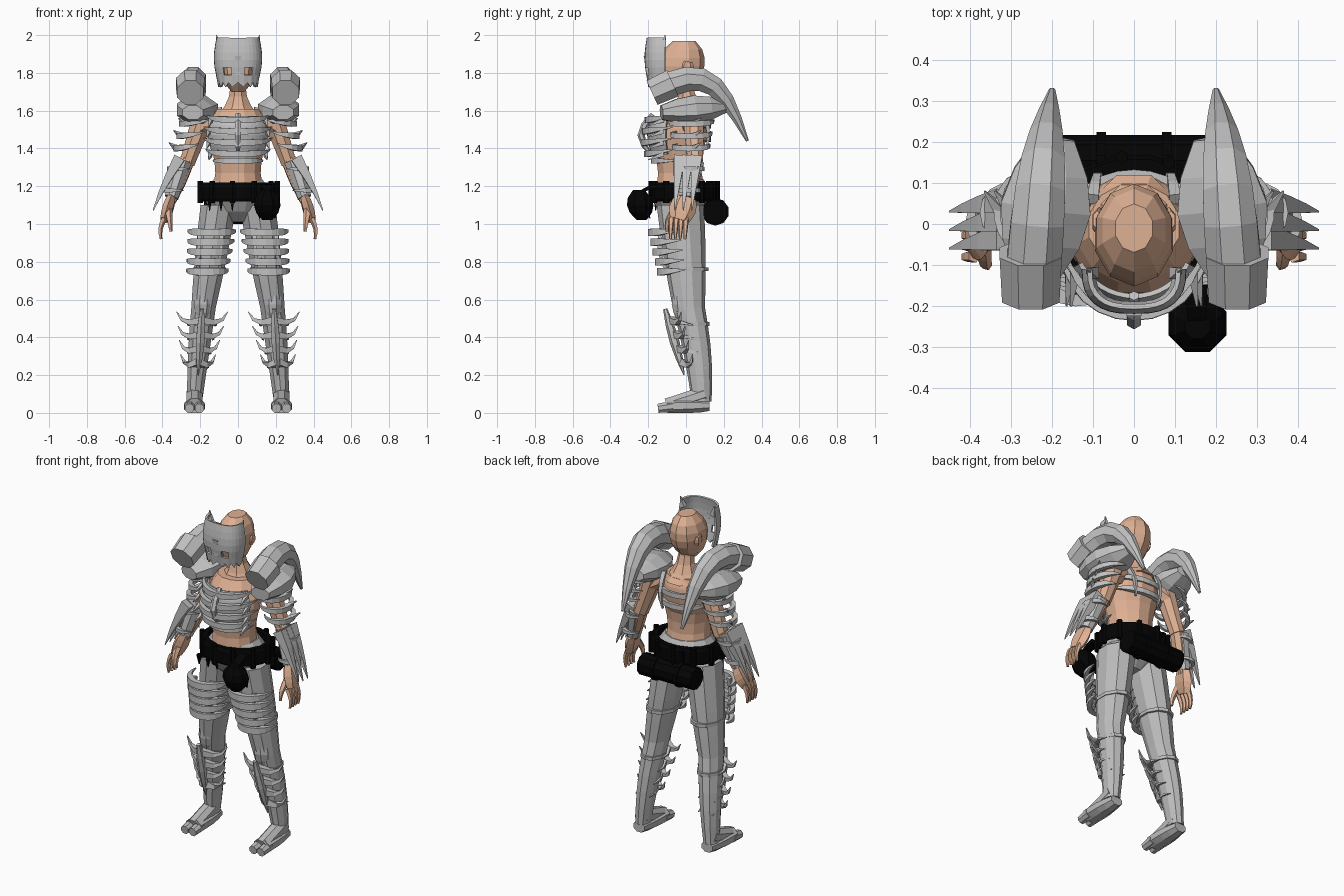
import bpy, bmesh, math
from mathutils import Vector

cube = bpy.data.objects.get("Cube")
if cube:
    bpy.data.objects.remove(cube, do_unlink=True)


def material(name, red, green, blue):
    mat = bpy.data.materials.new(name)
    mat.use_nodes = True
    color = (red, green, blue, 1)
    mat.diffuse_color = color
    mat.node_tree.nodes["Principled BSDF"].inputs["Base Color"].default_value = color
    return mat


SKIN = material("skin", .74, .44, .295)
BONE = material("grey_bone", .54, .54, .54)
CLOTH = material("grey_cloth", .5, .5, .5)
BLACK = material("black_leather", .001, .001, .001)


def mix(start, end, u):
    return start + (end - start) * u


def finish(name, bm, mat, mirror=False, thickness=0):
    for vert in bm.verts:
        vert.co.z = max(vert.co.z, 0)
    bmesh.ops.recalc_face_normals(bm, faces=bm.faces)
    mesh = bpy.data.meshes.new(name)
    bm.to_mesh(mesh)
    bm.free()
    mesh.materials.append(mat)
    part = bpy.data.objects.new(name, mesh)
    bpy.context.collection.objects.link(part)
    if thickness:
        solid = part.modifiers.new("Thickness", "SOLIDIFY")
        solid.thickness, solid.offset = thickness, 0
    if mirror:
        part.modifiers.new("Mirror", "MIRROR")


def skin_rings(name, path, sizes, mat, ref, sides, mirror, level=False, caps=True):
    """Loft polygon rings along a path; each size is (along ref, across it)."""
    bm = bmesh.new()
    grow = 1 / math.cos(math.pi / sides)
    loops = []
    for i, (point, (wide, deep)) in enumerate(zip(path, sizes)):
        ahead, behind = path[min(i + 1, len(path) - 1)], path[max(i - 1, 0)]
        tangent = Vector((0, 0, 1)) if level else (ahead - behind).normalized()
        along = Vector(ref)
        along = (along - tangent * along.dot(tangent)).normalized()
        across = tangent.cross(along)
        turns = [math.tau * (k + .5) / sides for k in range(sides)]
        loops.append([bm.verts.new(point + grow * (along * wide * math.cos(t) + across * deep * math.sin(t)))
                      for t in turns])
    for low, high in zip(loops, loops[1:]):
        for k in range(sides):
            bm.faces.new((low[k - 1], low[k], high[k], high[k - 1]))
    if caps:
        bm.faces.new(loops[0])
        bm.faces.new(loops[-1])
    finish(name, bm, mat, mirror)


def limb(name, start, end, first, last, mat, swell=0, flat=1, bend=(0, 0, 0),
         steps=4, sides=8, blunt=1, mirror=False, level=False):
    """Tapered, bowed tube from start to end; flat is its depth over its width, low blunt rounds the ends."""
    start, end, bend = Vector(start), Vector(end), Vector(bend)
    path, sizes = [], []
    for i in range(steps + 1):
        u = i / steps
        bow = max(0, math.sin(math.pi * u))
        path.append(mix(start, end, u) + bend * bow)
        radius = mix(first, last, u) + swell * bow ** blunt
        sizes.append((radius, radius * flat))
    run = end - start
    ref = (0, 1, 0) if abs(run.x) > abs(run.z) + abs(run.y) else (1, 0, 0)
    skin_rings(name, path, sizes, mat, ref, sides, mirror, level)


def spike(name, start, end, radius, mat=BONE, bend=(0, 0, 0), mirror=True):
    limb(name, start, end, radius, .002, mat, bend=bend, steps=3, sides=4, mirror=mirror)


def rib(name, center, wide, deep, begin, finish_angle, size, lift=0, mirror=False, steps=12):
    """Band round a vertical axis whose pointed ends rise by lift."""
    path, sizes = [], []
    for i in range(steps + 1):
        u = i / steps
        angle = math.radians(mix(begin, finish_angle, u))
        rise = lift * (2 * u - 1) ** 2
        path.append(Vector(center) + Vector((wide * math.cos(angle), deep * math.sin(angle), rise)))
        taper = size * min(1, .15 + 3 * min(u, 1 - u))
        sizes.append((taper, taper * .85))
    skin_rings(name, path, sizes, BONE, (0, 0, 1), 4, mirror)


def plate(name, y, low, high, bottom, top, swell, depth, rows, margin=0, square=1, openings=None, teeth=0):
    """Curved front plate, squared off by a power, with openings and a toothed lower edge."""
    bm = bmesh.new()
    columns = 16
    grid = []
    for row in range(rows + 1):
        u = row / rows
        radius = mix(bottom, top, u) + swell * math.sin(math.pi * u)
        line = []
        for k in range(columns + 1):
            angle = mix(margin, math.pi - margin, k / columns)
            side = math.copysign(abs(math.cos(angle)) ** square, math.cos(angle))
            front = abs(math.sin(angle)) ** square
            drop = teeth * (k % 2) if row == 0 else 0
            line.append(bm.verts.new((radius * side, y - radius * depth * front, mix(low, high, u) - drop)))
        grid.append(line)
    for row, (low_line, high_line) in enumerate(zip(grid, grid[1:])):
        for k in range(columns):
            corners = (low_line[k], low_line[k + 1], high_line[k + 1], high_line[k])
            middle = abs(sum(vert.co.x for vert in corners)) / 4
            if not (openings and openings(row, middle)):
                bm.faces.new(corners)
    finish(name, bm, mat=BONE, thickness=.012)


# Head, neck and torso
limb("head", (0, -.045, 1.7), (0, -.01, 1.97), .035, .045, SKIN, swell=.055, flat=1.25, steps=6, sides=10,
     blunt=.7, level=True)
limb("ears", (.08, 0, 1.8), (.09, .01, 1.86), .01, .01, SKIN, swell=.006, flat=2, sides=6, mirror=True)
limb("neck", (0, .02, 1.58), (0, -.01, 1.77), .1, .045, SKIN, swell=-.025, level=True)
limb("chest", (0, -.04, 1.4), (0, -.005, 1.61), .14, .11, SKIN, swell=.03, flat=.93, sides=12, level=True)
limb("waist", (0, -.025, 1.14), (0, -.04, 1.4), .15, .14, SKIN, swell=-.025, flat=.96, sides=12, level=True)

# Face mask with eye openings and toothed edge
plate("face_mask", -.11, 1.75, 1.985, .1, .108, .018, .85, rows=6, square=.75, teeth=.025,
      openings=lambda row, x: row == 1 and .03 < x < .075)
spike("mask_brow_tips", (.1, -.12, 1.94), (.115, -.11, 2), .015)
limb("mask_nose", (0, -.205, 1.79), (0, -.215, 1.89), .014, .018, BONE, swell=-.006, flat=.5, sides=4)

# Arms, hands, fingers and thumbs
limb("shoulders", (.1, .02, 1.57), (.2, .04, 1.52), .05, .055, SKIN, mirror=True)
limb("upper_arms", (.19, .04, 1.55), (.27, .05, 1.32), .055, .04, SKIN, mirror=True)
limb("forearms", (.27, .05, 1.34), (.355, 0, 1.12), .04, .025, SKIN, swell=.006, mirror=True)
limb("palms", (.352, 0, 1.14), (.392, -.035, 1.02), .022, .02, SKIN, swell=.007, flat=2.2, sides=6, mirror=True)
for finger in range(4):
    y = -.026 * finger
    limb("fingers", (.39, y, 1.03), (.408, y - .005, .92), .014, .006, SKIN, bend=(.012, 0, 0), sides=5, mirror=True)
limb("thumbs", (.37, -.05, 1.08), (.355, -.1, .96), .018, .007, SKIN, bend=(0, -.02, 0), sides=5, mirror=True)

# Bracers with backswept fins
limb("bracers", (.295, .035, 1.33), (.352, 0, 1.14), .05, .036, BONE, flat=1.2, mirror=True)
for y in (-.035, .01, .055):
    spike("bracer_fins", (.31, y, 1.35), (.45, y - .025, 1.07), .03, bend=(.008, 0, 0))
for u in (.2, .8):
    rib("bracer_bands", (mix(.295, .352, u), mix(.035, 0, u), mix(1.33, 1.14, u)), .06, .064, -150, 150, .012, mirror=True)

# Shoulder pads and great horns with collars
limb("shoulder_pads", (.24, -.13, 1.59), (.19, .21, 1.62), .055, .045, BONE, swell=.06, flat=.68, mirror=True)
limb("shoulder_horns", (.25, -.17, 1.7), (.2, .325, 1.44), .066, .008, BONE, swell=.02, bend=(0, .04, .18),
     steps=7, mirror=True)
limb("horn_collars", (.252, -.18, 1.695), (.252, -.07, 1.745), .07, .076, BONE, steps=1, mirror=True)

# Upper arm ribs and thorns
for i in range(3):
    x, z, wide = .205 + .025 * i, 1.53 - .065 * i, .095 - .01 * i
    rib("upper_arm_ribs", (x, .03, z), wide, wide + .02, -130, 110, .015, lift=.025, mirror=True)
    spike("upper_arm_thorns", (x + .07, .03, z), (x + .11, .08, z + .03), .014)

# Chest plate, rib cage and back harness
plate("chest_plate", -.035, 1.37, 1.57, .145, .145, .025, .97, rows=4, margin=.45)
for i in range(4):
    z = 1.55 - .06 * i
    wide = .17 + .015 * math.sin(i)
    rib("chest_ribs", (0, -.035, z), wide, .17 + .02 * math.sin(i), 190, 350, .016, lift=.025)
    spike("chest_thorns", (wide * .85, -.12, z), (wide * .9, -.2, z - .03), .012)
limb("breastbone", (0, -.175, 1.58), (0, -.18, 1.36), .012, .006, BONE, swell=.008, bend=(0, -.06, 0), sides=6)
rib("midriff_band", (0, -.04, 1.335), .132, .134, 180, 360, .014)
for z in (1.52, 1.45):
    rib("back_ribs", (0, -.02, z), .168, .14, 10, 170, .015, lift=.02)
limb("back_straps", (.1, .06, 1.61), (.08, .11, 1.41), .014, .005, BONE, bend=(0, .03, 0), sides=4, mirror=True)

# Trousers and feet
limb("hips", (0, -.025, 1.01), (0, -.02, 1.235), .06, .13, CLOTH, swell=.08, flat=.88, sides=12, level=True)
limb("thighs", (.103, -.03, 1.1), (.182, .015, .56), .095, .065, CLOTH, swell=.005, flat=1.25, sides=10,
     mirror=True, level=True)
limb("shins", (.182, .015, .56), (.23, .083, .06), .065, .04, CLOTH, swell=.003, flat=1.25,
     bend=(.003, .012, 0), steps=5, sides=10, mirror=True, level=True)
limb("knees", (.18, -.03, .66), (.188, -.02, .49), .035, .03, CLOTH, swell=.018, mirror=True, level=True)
limb("feet", (.23, .125, .04), (.23, -.1, .035), .037, .052, CLOTH, swell=.008, flat=.8, mirror=True)
limb("insteps", (.23, .1, .1), (.23, -.1, .035), .042, .042, CLOTH, mirror=True)
for x in (.204, .257):
    limb("toes", (x, -.07, .035), (x, -.148, .024), .03, .024, CLOTH, steps=2, mirror=True)
for x, y, z, wide in ((.15, 0, .76, .087), (.19, .035, .47, .066)):
    limb("leg_cuffs", (x, y, z - .01), (x, y, z + .01), wide, wide, CLOTH, flat=1.3, steps=1, sides=10,
         mirror=True, level=True)

# Thigh ribs joined by upright bars
for i in range(5):
    wide = .125 - .004 * i
    rib("thigh_ribs", (.137 + .006 * i, -.045 + .008 * i, .955 - .052 * i), wide, wide + .015, 180, 365, .019,
        lift=.012, mirror=True)
for x in (.085, .2):
    limb("thigh_bars", (x, -.13, .97), (x + .015, -.09, .73), .012, .008, BONE, bend=(0, -.03, 0), sides=4, mirror=True)

# Shin blades with upturned side thorns
limb("shin_blades", (.19, -.11, .55), (.21, -.01, .2), .01, .003, BONE, swell=.016, sides=6, mirror=True)
for i in range(4):
    x, y, z = .19 + .007 * i, -.075 + .02 * i, .49 - .075 * i
    for reach in (.135 - .014 * i, .014 * i - .135):
        spike("shin_thorns", (x, y, z), (x + reach, y + .05, z + .045), .02, bend=(reach * .15, .01, -.03))
        spike("shin_clasps", (x, y, z), (x + reach * .5, y + .13, z - .03), .014, bend=(reach * .25, 0, 0))

# Belt ring and belt loops
edges = [(1.12, 0), (1.135, .01), (1.205, .01), (1.22, 0), (1.22, -.03), (1.12, -.03)]
skin_rings("belt", [Vector((0, -.01, z)) for z, out in edges], [(.2 + out, .168 + out) for z, out in edges],
           BLACK, (1, 0, 0), sides=16, mirror=False, level=True, caps=False)
for i in range(11):
    angle = math.tau * i / 11
    x, y = .208 * math.cos(angle), .175 * math.sin(angle) - .01
    limb("belt_loops", (x, y, 1.112), (x, y, 1.228), .014, .014, BLACK, steps=1, sides=6)
for x in (-.15, -.09, -.03):
    spike("belt_thorns", (x, -.16, 1.13), (x, -.16, 1.07), .012, BLACK, mirror=False)

# Hanging round pouch
limb("pouch", (.155, -.235, 1.02), (.155, -.25, 1.18), .025, .03, BLACK, swell=.043, blunt=.8, level=True)
limb("pouch_strap", (.15, -.15, 1.2), (.155, -.25, 1.16), .03, .02, BLACK, flat=.4, bend=(0, 0, .01), sides=4)
for x in (.115, .195):
    spike("pouch_thorns", (x, -.22, 1.08), (x, -.19, 1.03), .02, BLACK, mirror=False)

# Bedroll at the back with straps
limb("bedroll", (-.18, .155, 1.065), (.18, .155, 1.065), .062, .062, BLACK, steps=1, sides=10)
for x in (-.08, .08):
    limb("bedroll_straps", (x - .012, .155, 1.065), (x + .012, .155, 1.065), .07, .07, BLACK, steps=1, sides=10)
    limb("bedroll_hangers", (x, .14, 1.1), (x, .155, 1.21), .012, .012, BLACK, steps=1, sides=4)
